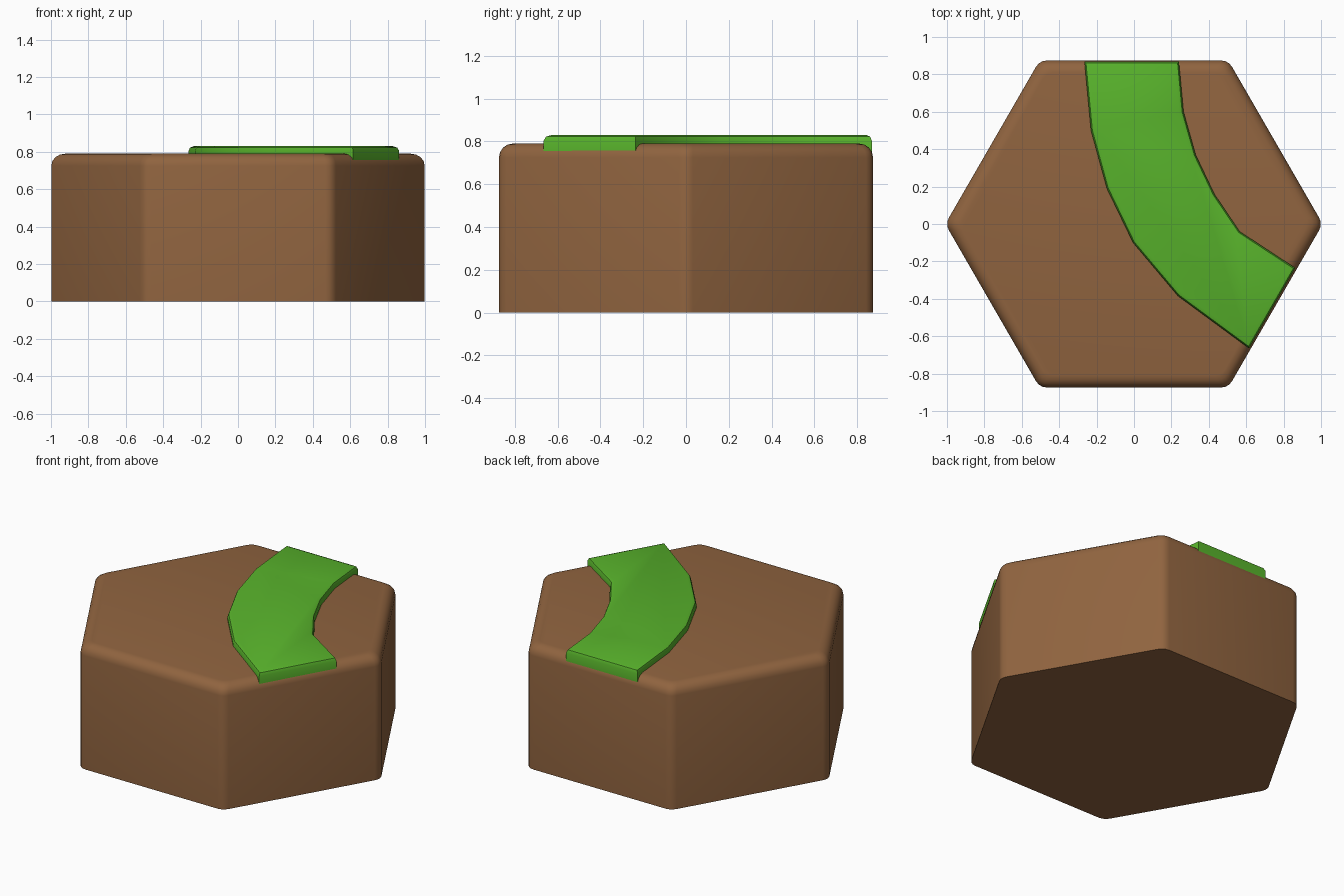
import bpy, bmesh, math
from mathutils import Vector

if "Cube" in bpy.data.objects:
    bpy.data.objects.remove(bpy.data.objects["Cube"])


def material(name, color):
    m = bpy.data.materials.new(name)
    m.diffuse_color = (*color, 1)
    m.use_nodes = True
    m.node_tree.nodes["Principled BSDF"].inputs["Base Color"].default_value = m.diffuse_color
    return m


def finish(bm, name, mat, angle):
    bmesh.ops.recalc_face_normals(bm, faces=bm.faces)
    me = bpy.data.meshes.new(name)
    bm.to_mesh(me)
    bm.free()
    ob = bpy.data.objects.new(name, me)
    bpy.context.collection.objects.link(ob)
    me.materials.append(mat)
    bpy.ops.object.select_all(action='DESELECT')
    ob.select_set(True)
    bpy.context.view_layer.objects.active = ob
    bpy.ops.object.shade_smooth_by_angle(angle=math.radians(angle))
    return ob


earth = material("earth brown", (0.28, 0.127, 0.05))
grass = material("grass green", (0.10, 0.46, 0.025))

# Hexagonal block: rounded-corner hexagon rings with a rounded top rim
APOTHEM, HEIGHT, ROUND = 0.874, 0.79, 0.065
center_r = (APOTHEM - ROUND) / math.cos(math.pi / 6)
outline = []
for k in range(6):
    a = math.radians(60 * k)
    for step in range(4):
        b = a + math.radians(-30 + 20 * step)
        outline.append((center_r * math.cos(a) + ROUND * math.cos(b),
                        center_r * math.sin(a) + ROUND * math.sin(b)))
profile = [(0, 0)]
for i in range(5):
    t = math.radians(90 * i / 4)
    profile.append((ROUND * (1 - math.cos(t)), HEIGHT - ROUND + ROUND * math.sin(t)))

bm = bmesh.new()
rings = []
for inset, z in profile:
    s = (APOTHEM - inset) / APOTHEM
    rings.append([bm.verts.new((x * s, y * s, z)) for x, y in outline])
n = len(outline)
for lo, hi in zip(rings, rings[1:]):
    for i in range(n):
        j = (i + 1) % n
        bm.faces.new((lo[i], lo[j], hi[j], hi[i]))
bm.faces.new(rings[0][::-1])
bm.faces.new(rings[-1])
finish(bm, "hex_block", earth, 40)

# Curved path slab with a softened upper edge
outer = [(-0.265, 0.868), (-0.23, 0.5), (-0.145, 0.19), (-0.005, -0.1), (0.235, -0.385), (0.615, -0.665)]
inner = [(0.862, -0.235), (0.565, -0.04), (0.43, 0.16), (0.33, 0.37), (0.265, 0.6), (0.24, 0.868)]
bm = bmesh.new()
base = bm.faces.new([bm.verts.new((x, y, 0.745)) for x, y in outer + inner])
ext = bmesh.ops.extrude_face_region(bm, geom=[base], use_keep_orig=True)
top = [v for v in ext["geom"] if isinstance(v, bmesh.types.BMVert)]
bmesh.ops.translate(bm, verts=top, vec=Vector((0, 0, 0.085)))
bmesh.ops.recalc_face_normals(bm, faces=bm.faces)
rim = [e for e in bm.edges if all(v.co.z > 0.8 for v in e.verts)]
bmesh.ops.bevel(bm, geom=rim, offset=0.026, segments=2, profile=0.5, affect='EDGES')
finish(bm, "grass_path", grass, 40)
